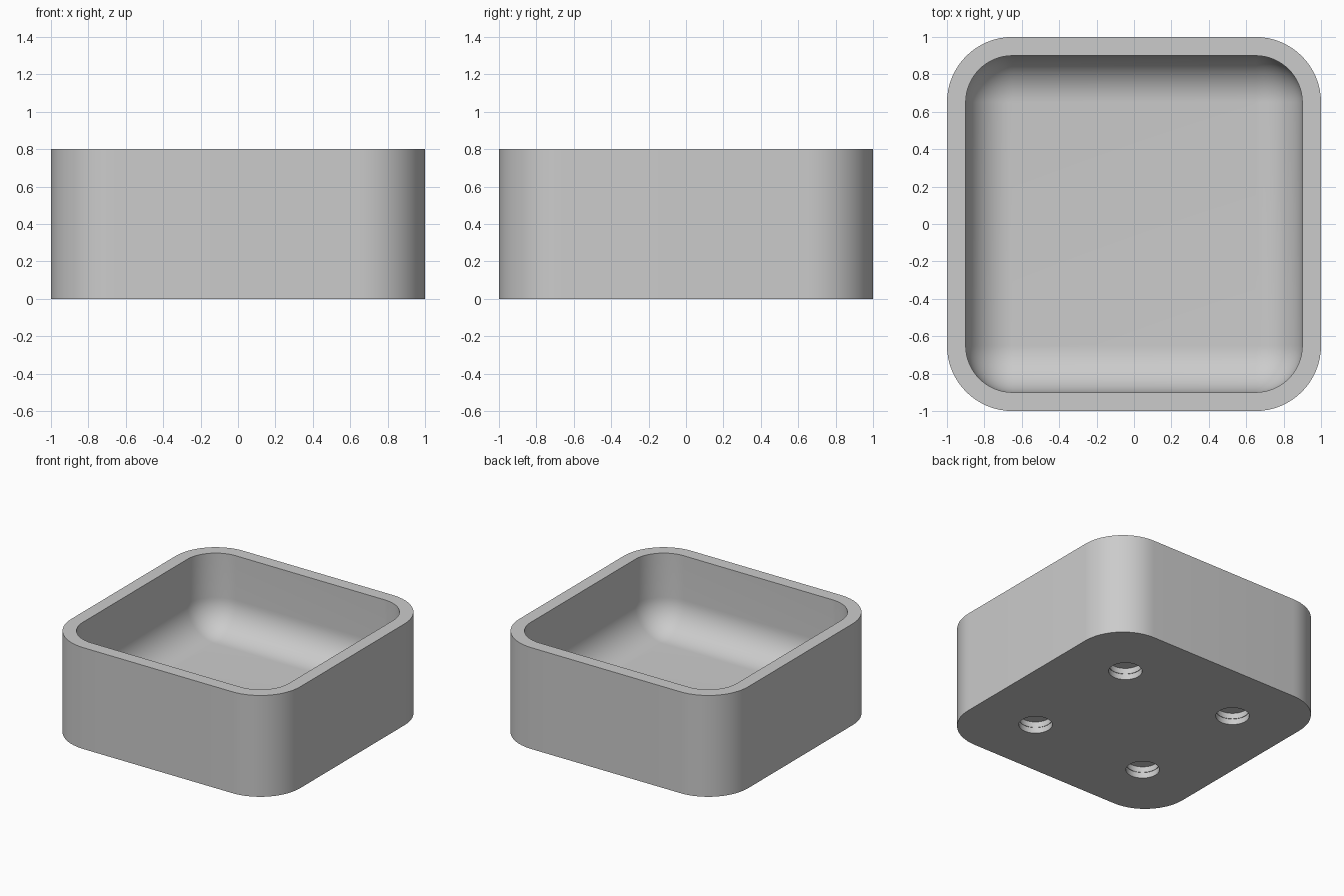
import bpy, bmesh, math

cube = bpy.data.objects.get("Cube")
if cube:
    bpy.data.objects.remove(cube, do_unlink=True)

HEIGHT, FLOOR = 0.8, 0.2
OUTER_R, WALL = 0.35, 0.1
FILLET = OUTER_R - WALL      # inner corner radius and floor rounding match
CORNER_STEPS = 16

grey = bpy.data.materials.new("plain grey")
grey.use_nodes = True
colour = (0.6, 0.6, 0.6, 1)
grey.diffuse_color = colour
grey.node_tree.nodes["Principled BSDF"].inputs["Base Color"].default_value = colour


def rounded_ring(bm, half, radius, z, cx=0, cy=0):
    """Loop of vertices around a rounded square (a circle when half == radius)."""
    ring = []
    for corner in range(4):
        mid = math.radians(45 + 90 * corner)
        sx, sy = math.copysign(1, math.cos(mid)), math.copysign(1, math.sin(mid))
        for i in range(CORNER_STEPS + 1):
            a = math.pi / 2 * (corner + i / CORNER_STEPS)
            x = sx * (half - radius) + radius * math.cos(a)
            y = sy * (half - radius) + radius * math.sin(a)
            ring.append(bm.verts.new((cx + x, cy + y, z)))
    return ring


def skin(bm, rings):
    """Bridge consecutive rings and cap both ends."""
    for low, high in zip(rings, rings[1:]):
        for i in range(len(low)):
            j = (i + 1) % len(low)
            bm.faces.new((low[i], low[j], high[j], high[i]))
    bm.faces.new(rings[0][::-1])
    bm.faces.new(rings[-1])


def finish(bm, name):
    bmesh.ops.remove_doubles(bm, verts=bm.verts, dist=1e-5)
    bmesh.ops.recalc_face_normals(bm, faces=bm.faces)
    mesh = bpy.data.meshes.new(name)
    bm.to_mesh(mesh)
    bm.free()
    mesh.materials.append(grey)
    obj = bpy.data.objects.new(name, mesh)
    bpy.context.collection.objects.link(obj)
    return obj


# Tray: outer wall, rim, inner wall, then a rounded sweep into the floor
bm = bmesh.new()
inner = 1 - WALL
rings = [rounded_ring(bm, 1, OUTER_R, 0),
         rounded_ring(bm, 1, OUTER_R, HEIGHT),
         rounded_ring(bm, inner, FILLET, HEIGHT)]
for i in range(CORNER_STEPS + 1):
    a = math.pi / 2 * i / CORNER_STEPS
    inset = FILLET * (1 - math.cos(a))
    rings.append(rounded_ring(bm, inner - inset, FILLET - inset,
                              FLOOR + FILLET * (1 - math.sin(a))))
skin(bm, rings)
tray = finish(bm, "tray")

# Four blind round sockets in the underside, with a fine step half way up
bm = bmesh.new()
for x in (-0.5, 0.5):
    for y in (-0.5, 0.5):
        skin(bm, [rounded_ring(bm, r, r, z, x, y) for r, z in
                  ((0.12, -0.1), (0.12, 0.045), (0.116, 0.045), (0.116, 0.09))])
cutter = finish(bm, "socket_cutter")
cutter.hide_render = True

cut = tray.modifiers.new("sockets", 'BOOLEAN')
cut.operation = 'DIFFERENCE'
cut.solver = 'EXACT'
cut.object = cutter

bpy.ops.object.select_all(action='DESELECT')
bpy.context.view_layer.objects.active = tray
tray.select_set(True)
bpy.ops.object.modifier_apply(modifier=cut.name)
bpy.data.objects.remove(cutter, do_unlink=True)
bpy.ops.object.shade_smooth_by_angle(angle=math.radians(30))
